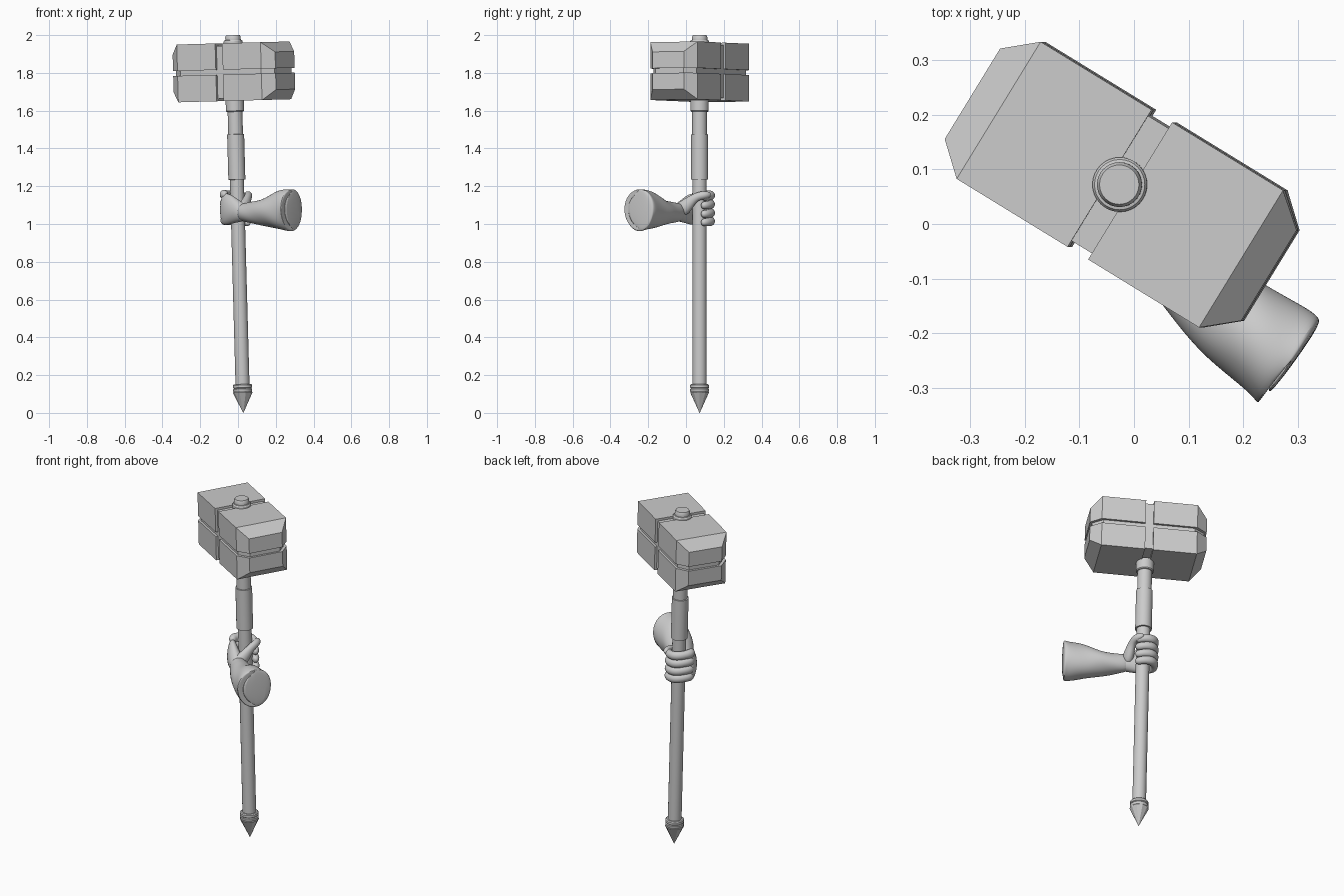
import bpy, bmesh, math
from mathutils import Matrix, Vector

if "Cube" in bpy.data.objects:
    bpy.data.objects.remove(bpy.data.objects["Cube"])

# The whole hammer leans slightly to the left about its tip
LEAN = Matrix.Translation((0.028, 0.072, 0)) @ Matrix.Rotation(-0.0275, 4, 'Y')
HEAD = LEAN @ Matrix.Translation((0, 0, 1.806)) @ Matrix.Rotation(math.radians(-31.5), 4, 'Z')


def finish(name, bm, matrix=Matrix(), smooth=None, subdiv=0):
    bmesh.ops.recalc_face_normals(bm, faces=bm.faces)
    mesh = bpy.data.meshes.new(name)
    bm.to_mesh(mesh)
    bm.free()
    ob = bpy.data.objects.new(name, mesh)
    bpy.context.collection.objects.link(ob)
    ob.matrix_world = matrix
    if subdiv:
        ob.modifiers.new("subdivision", 'SUBSURF').levels = subdiv
        ob.modifiers["subdivision"].render_levels = subdiv
    if smooth:
        bpy.ops.object.select_all(action='DESELECT')
        ob.select_set(True)
        bpy.context.view_layer.objects.active = ob
        bpy.ops.object.shade_smooth_by_angle(angle=math.radians(smooth))
    return ob


def skin_rings(bm, rings):
    for a, b in zip(rings, rings[1:]):
        for i in range(len(a)):
            j = (i + 1) % len(a)
            bm.faces.new((a[i], a[j], b[j], b[i]))
    bm.faces.new(rings[0])
    bm.faces.new(rings[-1])


def lathe(name, profile, sides=32, smooth=30):
    bm = bmesh.new()
    rings = [[bm.verts.new((r * math.cos(math.tau * i / sides), r * math.sin(math.tau * i / sides), z))
              for i in range(sides)] for r, z in profile]
    skin_rings(bm, rings)
    return finish(name, bm, LEAN, smooth)


def loft(name, sections, sides=12, folds=0.0):
    """Rounded body through (x, y, z, half_width, half_height) sections."""
    bm = bmesh.new()
    pts = [Vector(s[:3]) for s in sections]
    rings = []
    for k, (p, s) in enumerate(zip(pts, sections)):
        t = (pts[min(k + 1, len(pts) - 1)] - pts[max(k - 1, 0)]).normalized()
        side = t.cross(Vector((0, 0, 1))).normalized()
        up = side.cross(t)
        ring = []
        for i in range(sides):
            a = math.tau * i / sides
            f = 1 + folds * math.sin(3 * a + 1.9 * k)
            ring.append(bm.verts.new(p + side * s[3] * f * math.cos(a) + up * s[4] * f * math.sin(a)))
        rings.append(ring)
    skin_rings(bm, rings)
    return finish(name, bm, smooth=60, subdiv=2)


def end_tapered(name, u0, u1, u2, v, v2, z0, z1, z2, su, sz):
    """Convex half-body whose outer end narrows on the top and both sides."""
    bm = bmesh.new()
    for u, w, z in ((u0, v, z1), (u1, v, z1), (u2, v2, z2), (u0, v, z0), (u1, v, z0), (u2, v2, z0)):
        for s in (-1, 1):
            bm.verts.new((su * u, s * w, sz * z))
    bmesh.ops.convex_hull(bm, input=bm.verts)
    bmesh.ops.dissolve_limit(bm, angle_limit=0.01, verts=bm.verts, edges=bm.edges)
    return finish(name, bm, HEAD)


# Hammer head: four blocks separated by grooves, around a slightly smaller core
for su, sx in ((-1, "left"), (1, "right")):
    for sz, tz in ((-1, "lower"), (1, "upper")):
        end_tapered(f"head_block_{tz}_{sx}", 0.022, 0.26, 0.318, 0.147, 0.097,
                    0.013, 0.153, 0.1, su, sz)
bm = bmesh.new()
for s in (-1, 1):
    for v in (-1, 1):
        for z in (-1, 1):
            bm.verts.new((s * 0.25, v * 0.134, z * 0.14))
            bm.verts.new((s * 0.305, v * 0.088, z * 0.09))
bmesh.ops.convex_hull(bm, input=bm.verts)
bmesh.ops.dissolve_limit(bm, angle_limit=0.01, verts=bm.verts, edges=bm.edges)
finish("head_core", bm, HEAD)

# Handle parts
lathe("top_cap", [(0.05, 1.94), (0.05, 1.968), (0.046, 1.974), (0.041, 1.975),
                  (0.041, 1.99), (0.036, 2.0)])
lathe("shaft", [(0.037, 0.13), (0.037, 1.235), (0.045, 1.236), (0.045, 1.475),
                (0.039, 1.476), (0.039, 1.66)])
lathe("head_collar", [(0.044, 1.595), (0.048, 1.6), (0.048, 1.66)])
lathe("foot_collar", [(0.046, 0.108), (0.05, 0.115), (0.05, 0.126), (0.046, 0.13),
                      (0.05, 0.134), (0.05, 0.147), (0.045, 0.152)])
lathe("foot_spike", [(0.0008, 0.0), (0.052, 0.108), (0.046, 0.116)], sides=10, smooth=None)

# Forearm in a loose sleeve with an open flared end
loft("forearm", [
    (0.005, -0.022, 1.065, 0.036, 0.045), (0.045, -0.055, 1.06, 0.05, 0.052),
    (0.085, -0.092, 1.06, 0.064, 0.06), (0.13, -0.13, 1.06, 0.078, 0.068),
    (0.18, -0.17, 1.066, 0.086, 0.088), (0.225, -0.205, 1.072, 0.091, 0.106),
    (0.268, -0.238, 1.075, 0.096, 0.113), (0.284, -0.249, 1.075, 0.098, 0.114),
    (0.287, -0.251, 1.075, 0.092, 0.108), (0.287, -0.2515, 1.075, 0.085, 0.1),
    (0.279, -0.246, 1.075, 0.06, 0.07)], sides=18, folds=0.045)

# Back of the hand
loft("palm", [
    (0.055, -0.06, 1.06, 0.035, 0.04), (0.02, -0.035, 1.062, 0.045, 0.052),
    (-0.02, -0.005, 1.07, 0.04, 0.07), (-0.052, 0.025, 1.077, 0.034, 0.087),
    (-0.075, 0.055, 1.08, 0.026, 0.088), (-0.082, 0.075, 1.08, 0.014, 0.07)])

# Four fingers curling round the shaft
for n, z in enumerate((1.15, 1.104, 1.058, 1.014)):
    secs = []
    cx, cy = 0.028 - 0.0275 * z, 0.072
    for deg, reach, r in ((212, 0.066, 0.012), (202, 0.071, 0.022), (182, 0.074, 0.027),
                          (155, 0.066, 0.023), (125, 0.064, 0.025), (95, 0.063, 0.025),
                          (65, 0.058, 0.022), (38, 0.056, 0.022), (18, 0.055, 0.02), (8, 0.053, 0.009)):
        a = math.radians(deg)
        secs.append((cx + reach * math.cos(a), cy + reach * math.sin(a),
                     z - 0.006 * math.cos(a), r, r * 1.04))
    loft(f"finger_{n + 1}", secs, sides=10)

# Thumb and its fleshy base, lying across the inside of the grip
loft("thumb", [
    (0.018, -0.045, 1.06, 0.015, 0.02), (0.026, -0.025, 1.075, 0.033, 0.045),
    (0.038, 0.005, 1.1, 0.03, 0.038), (0.048, 0.035, 1.13, 0.022, 0.027),
    (0.056, 0.065, 1.148, 0.021, 0.023), (0.056, 0.095, 1.153, 0.022, 0.023),
    (0.046, 0.12, 1.155, 0.018, 0.018), (0.038, 0.13, 1.155, 0.008, 0.008)], sides=10)
